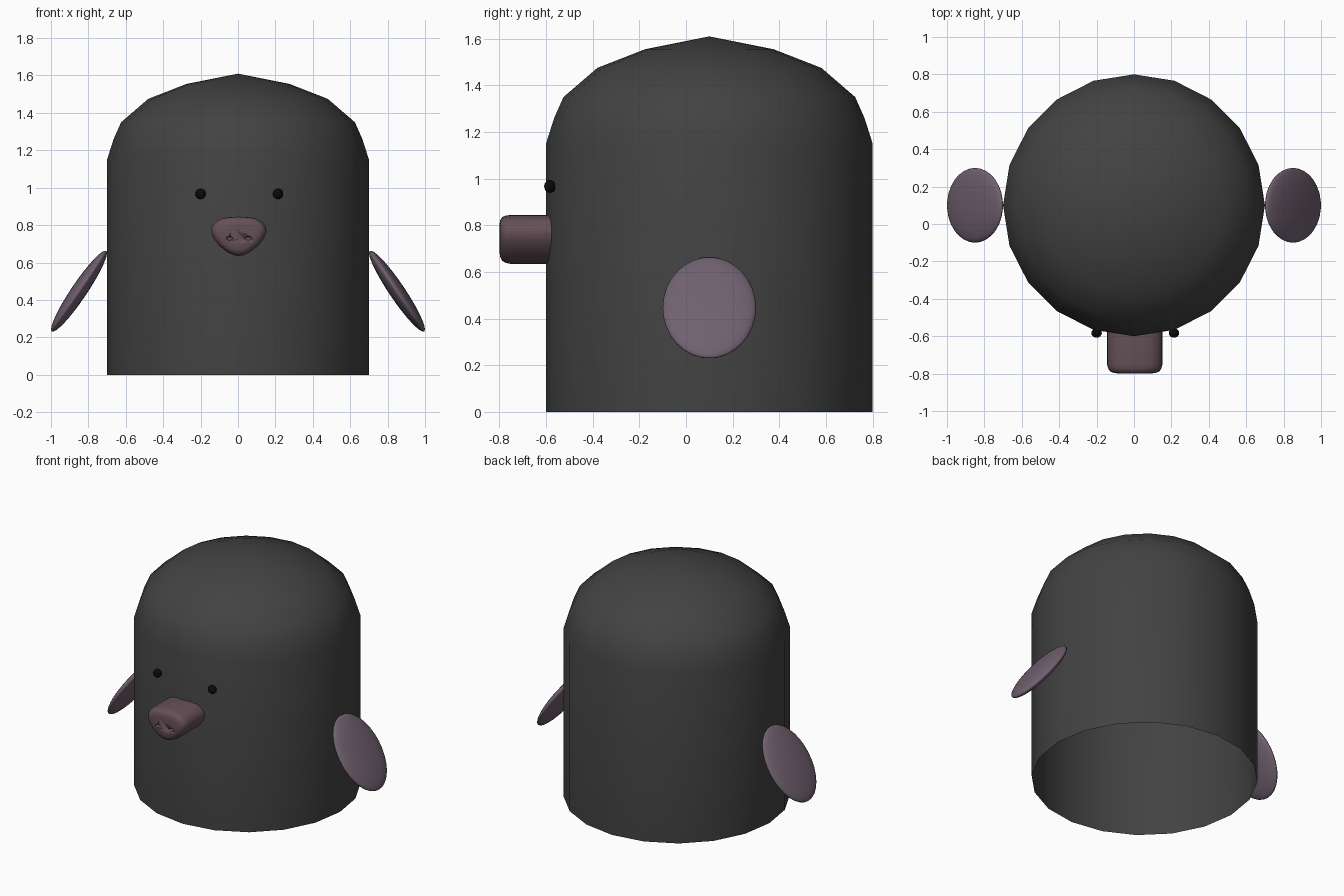
import bpy, bmesh, math
from mathutils import Vector

if "Cube" in bpy.data.objects:
    bpy.data.objects.remove(bpy.data.objects["Cube"])


def material(name, color):
    m = bpy.data.materials.new(name)
    m.diffuse_color = (*color, 1)
    m.use_nodes = True
    m.node_tree.nodes["Principled BSDF"].inputs["Base Color"].default_value = m.diffuse_color
    return m


DARK = material("dark_fur", (0.055, 0.055, 0.055))
PINK = material("flipper_skin", (0.165, 0.118, 0.16))
NOSE = material("snout_skin", (0.13, 0.08, 0.095))
BLACK = material("eye_black", (0.003, 0.003, 0.003))


def loft(name, rings, mat, cap_start=False, cap_end=False, tip=None):
    """Skin a list of closed rings, with optional caps or a pole."""
    bm = bmesh.new()
    loops = [[bm.verts.new(p) for p in ring] for ring in rings]
    n = len(loops[0])
    for a, b in zip(loops, loops[1:]):
        for i in range(n):
            j = (i + 1) % n
            bm.faces.new((a[i], a[j], b[j], b[i]))
    if cap_start:
        bm.faces.new(loops[0][::-1])
    if cap_end:
        bm.faces.new(loops[-1])
    if tip:
        t = bm.verts.new(tip)
        for i in range(n):
            bm.faces.new((loops[-1][i], loops[-1][(i + 1) % n], t))
    bmesh.ops.recalc_face_normals(bm, faces=bm.faces)
    me = bpy.data.meshes.new(name)
    bm.to_mesh(me)
    bm.free()
    ob = bpy.data.objects.new(name, me)
    bpy.context.collection.objects.link(ob)
    me.materials.append(mat)
    smooth(ob)
    return ob


def smooth(ob, angle=35):
    bpy.ops.object.select_all(action='DESELECT')
    ob.select_set(True)
    bpy.context.view_layer.objects.active = ob
    bpy.ops.object.shade_smooth_by_angle(angle=math.radians(angle))


def ellipsoid(name, loc, radii, mat, tilt=0.0, segs=32, rings=16):
    bpy.ops.mesh.primitive_uv_sphere_add(segments=segs, ring_count=rings, radius=1,
                                         location=loc, rotation=(0, tilt, 0))
    ob = bpy.context.object
    ob.name = name
    ob.scale = radii
    ob.data.materials.append(mat)
    smooth(ob)
    return ob


# body: 20-sided open-bottomed tube with a domed top
profile = [(0.70, 0), (0.70, 1.15), (0.665, 1.26), (0.625, 1.35), (0.48, 1.475), (0.275, 1.555)]
SIDES = 20
rings = [[(r * math.sin(math.tau * i / SIDES), 0.1 + r * math.cos(math.tau * i / SIDES), z)
          for i in range(SIDES)] for r, z in profile]
loft("body", rings, DARK, tip=(0, 0.1, 1.61))

# snout: rounded shield section pushed forward with a soft front edge
half = [(0, .845), (.05, .843), (.09, .836), (.125, .818), (.145, .79), (.148, .765),
        (.135, .73), (.105, .69), (.06, .655), (.025, .639), (0, .635)]
section = half + [(-x, z) for x, z in half[-2:0:-1]]
CX, CZ = 0.004, 0.755
stations = [(-.57, 1), (-.75, 1), (-.772, .965), (-.788, .89), (-.797, .74), (-.80, .5)]
snout = loft("snout", [[(CX + x * s, y, CZ + (z - CZ) * s) for x, z in section]
                       for y, s in stations], NOSE, cap_start=True, cap_end=True)

for side, tag in ((-1, "left"), (1, "right")):
    # nostril dents
    cutter = ellipsoid("nostril_cutter_" + tag, (CX + side * .05, -.797, .73),
                       (.018, .02, .01), NOSE, segs=16, rings=8)
    cutter.hide_render = True
    cutter.hide_set(True)
    cut = snout.modifiers.new("nostril_" + tag, 'BOOLEAN')
    cut.operation = 'DIFFERENCE'
    cut.object = cutter
    # eyes
    ellipsoid("eye_" + tag, (.007 + side * .207, -.583, .967), (.028, .025, .028),
              BLACK, segs=16, rings=8)
    # flippers
    ellipsoid("flipper_" + tag, (side * .85, .1, .447), (.042, .2, .26), PINK,
              tilt=-side * math.radians(34))
